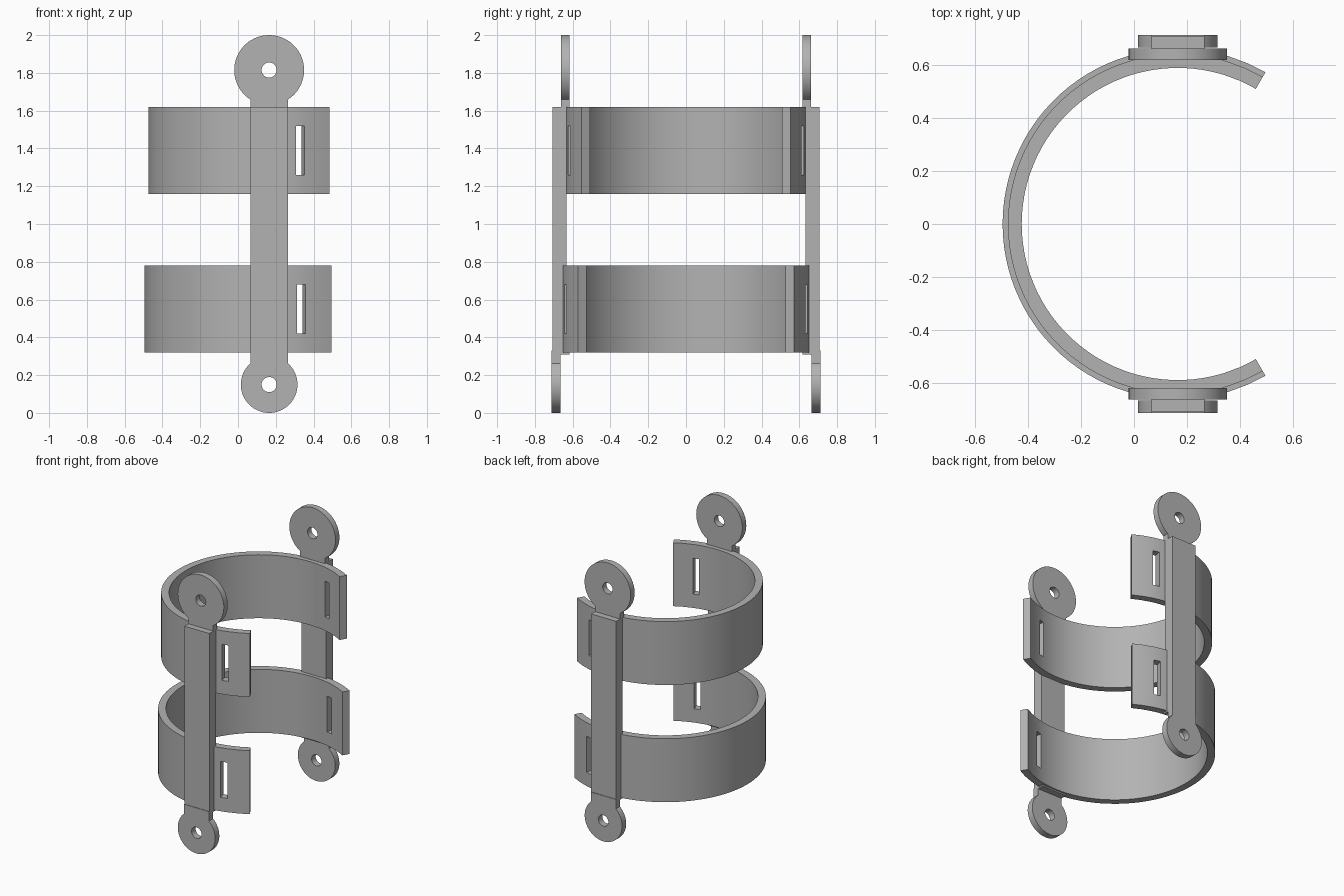
import bpy, bmesh
from math import sin, cos, pi, radians, atan2, acos

if "Cube" in bpy.data.objects:
    bpy.data.objects.remove(bpy.data.objects["Cube"])

CX = 0.165          # axis of the brace
HALF = 0.1          # half width of the upright bars

grey = bpy.data.materials.new("plain grey")
grey.use_nodes = True
grey.diffuse_color = (0.45, 0.45, 0.45, 1)
grey.node_tree.nodes["Principled BSDF"].inputs["Base Color"].default_value = grey.diffuse_color


def finish(name, bm, thickness=0):
    """Turn a bmesh into a shaded object, optionally thickened inward."""
    bmesh.ops.recalc_face_normals(bm, faces=bm.faces)
    mesh = bpy.data.meshes.new(name)
    bm.to_mesh(mesh)
    bm.free()
    mesh.materials.append(grey)
    ob = bpy.data.objects.new(name, mesh)
    bpy.context.collection.objects.link(ob)
    bpy.ops.object.select_all(action='DESELECT')
    ob.select_set(True)
    bpy.context.view_layer.objects.active = ob
    if thickness:
        solid = ob.modifiers.new("thickness", 'SOLIDIFY')
        solid.thickness = thickness
        solid.offset = -1
        bpy.ops.object.modifier_apply(modifier=solid.name)
    bpy.ops.object.shade_smooth_by_angle(angle=radians(30))


def cuff(name, radius, bottom, slot_bottom, slot_top, top):
    """Open C-shaped band with a strap slot near each end."""
    first, lo, hi = 60, 73.1, 77.2
    steps = 56
    angles = [first, 66.5, lo, hi]
    angles += [hi + (360 - 2 * hi) * i / steps for i in range(1, steps)]
    angles += [360 - a for a in (hi, lo, 66.5, first)]
    heights = [bottom, slot_bottom, slot_top, top]
    bm = bmesh.new()
    grid = [[bm.verts.new((CX + radius * cos(radians(a)), radius * sin(radians(a)), z))
             for z in heights] for a in angles]
    slots = (2, len(angles) - 4)
    for i in range(len(angles) - 1):
        for j in range(3):
            if j == 1 and i in slots:
                continue
            bm.faces.new((grid[i][j], grid[i + 1][j], grid[i + 1][j + 1], grid[i][j + 1]))
    # an open sheet has no inside, so face it away from the axis
    bm.normal_update()
    for f in bm.faces:
        c = f.calc_center_median()
        if f.normal.x * (c.x - CX) + f.normal.y * c.y < 0:
            f.normal_flip()
    mesh_flip_safe(name, bm)


def mesh_flip_safe(name, bm):
    """Give the sheet its inner skin and rim, then finish it."""
    thick = 0.052
    outer = list(bm.faces)
    rim = [e for e in bm.edges if e.is_boundary]
    inner = {}
    for v in list(bm.verts):
        x, y = v.co.x - CX, v.co.y
        k = 1 - thick / (x * x + y * y) ** 0.5
        inner[v] = bm.verts.new((CX + x * k, y * k, v.co.z))
    for f in outer:
        bm.faces.new([inner[v] for v in reversed(f.verts)])
    for e in rim:
        a, b = e.verts
        bm.faces.new((a, b, inner[b], inner[a]))
    finish(name, bm)


def eyelet(name, side, near, far, zc, radius, neck_z):
    """Round drilled tab whose neck runs straight to neck_z."""
    d = 1 if neck_z > zc else -1
    start = pi / 2 - acos(HALF / radius)          # angle from the neck direction
    n = 48
    outline = []
    for i in range(n + 1):
        t = start + (2 * pi - 2 * start) * i / n
        outline.append((radius * sin(t), d * radius * cos(t)))
    outline += [(HALF * k / 3, neck_z - zc) for k in range(-3, 4)]
    bm = bmesh.new()
    loops = []
    for x, z in outline:
        t = atan2(z, x)
        hx, hz = 0.04 * cos(t), 0.04 * sin(t)
        loops.append([bm.verts.new((CX + px, side * y, zc + pz))
                      for px, pz, y in ((x, z, near), (x, z, far), (hx, hz, far), (hx, hz, near))])
    for a, b in zip(loops, loops[1:] + loops[:1]):
        for k in range(4):
            m = (k + 1) % 4
            bm.faces.new((a[k], a[m], b[m], b[k]))
    finish(name, bm)


def block(name, side, near, far, z0, z1):
    bm = bmesh.new()
    bmesh.ops.create_cube(bm, size=1)
    for v in bm.verts:
        v.co.x = CX + v.co.x * 2 * HALF
        v.co.y = side * (near if v.co.y < 0 else far)
        v.co.z = z0 if v.co.z < 0 else z1
    finish(name, bm)


# Two cuffs, the lower one slightly wider
cuff("upper_cuff", 0.64, 1.16, 1.26, 1.52, 1.62)
cuff("lower_cuff", 0.66, 0.32, 0.42, 0.68, 0.78)

# Upright bars with a hinge eyelet at each end
for side, label in ((-1, "front"), (1, "back")):
    block(label + "_bar", side, 0.632, 0.707, 0.315, 1.62)
    block(label + "_bar_foot", side, 0.618, 0.70, 0.31, 0.33)
    eyelet(label + "_upper_eyelet", side, 0.617, 0.662, 1.815, 0.185, 1.61)
    eyelet(label + "_lower_eyelet", side, 0.664, 0.711, 0.15, 0.15, 0.33)
